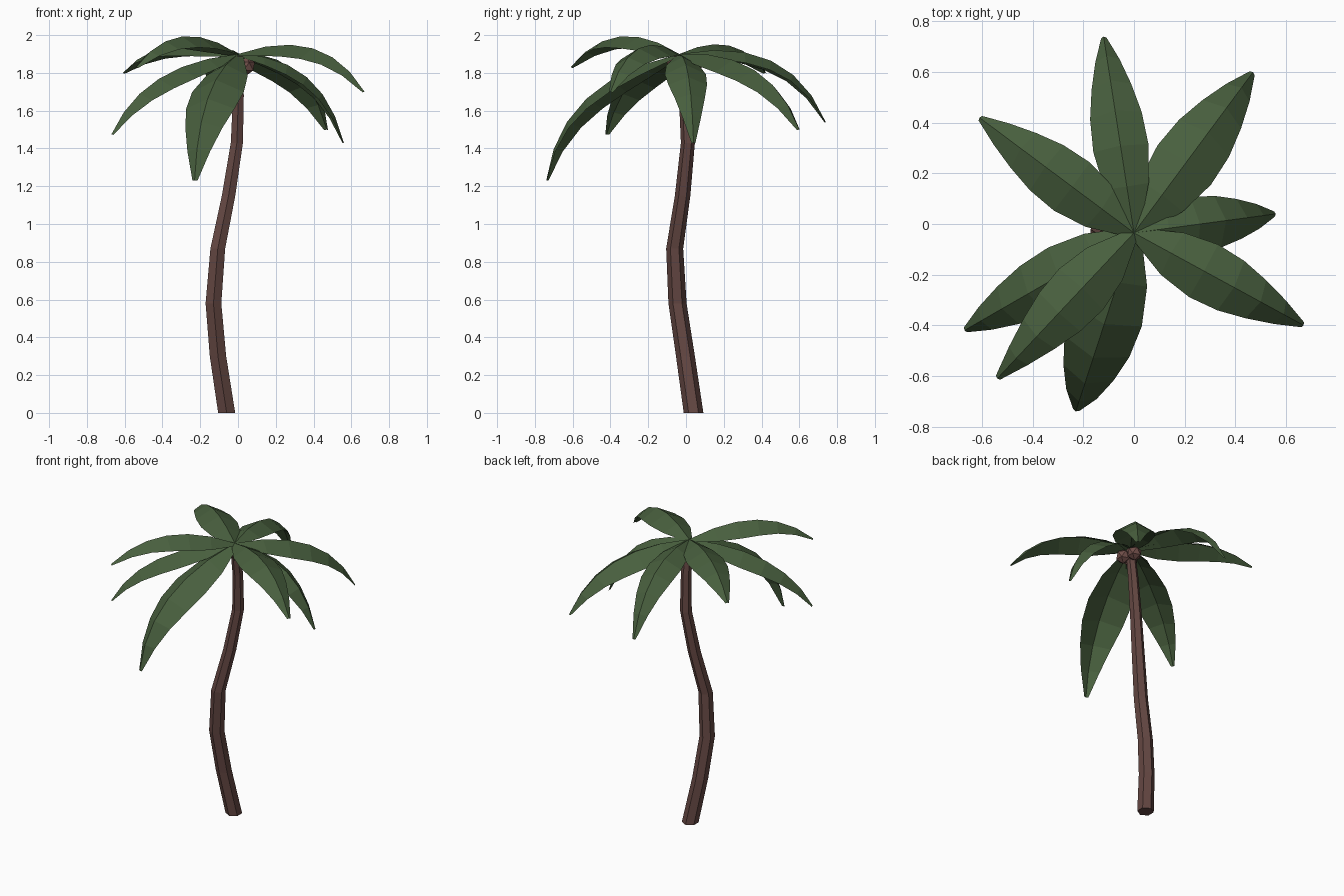
import bpy, bmesh, math
from mathutils import Vector

if "Cube" in bpy.data.objects:
    bpy.data.objects.remove(bpy.data.objects["Cube"])


def material(name, rgb):
    m = bpy.data.materials.new(name)
    m.diffuse_color = (*rgb, 1)
    m.use_nodes = True
    m.node_tree.nodes["Principled BSDF"].inputs["Base Color"].default_value = m.diffuse_color
    return m


BARK = material("bark", (0.125, 0.062, 0.054))
LEAF = material("leaf", (0.065, 0.115, 0.048))
HUSK = material("husk", (0.16, 0.075, 0.065))


def finish(name, bm, mat, normals=True):
    if normals:
        bmesh.ops.recalc_face_normals(bm, faces=bm.faces[:])
    mesh = bpy.data.meshes.new(name)
    bm.to_mesh(mesh)
    bm.free()
    mesh.materials.append(mat)
    obj = bpy.data.objects.new(name, mesh)
    bpy.context.collection.objects.link(obj)
    return obj


def bridge(bm, rows, closed):
    n = len(rows[0])
    for a, b in zip(rows, rows[1:]):
        for i in range(n if closed else n - 1):
            j = (i + 1) % n
            bm.faces.new((a[i], a[j], b[j], b[i]))


# Trunk: bent hexagonal tube (x, y, z, radius)
PATH = [(-0.06, 0.04, 0, 0.052), (-0.106, -0.003, 0.3, 0.05),
        (-0.13, -0.045, 0.58, 0.048), (-0.107, -0.06, 0.87, 0.045),
        (-0.05, -0.018, 1.15, 0.041), (-0.006, 0.01, 1.43, 0.037),
        (0.002, -0.005, 1.68, 0.033), (0.0, -0.035, 1.89, 0.03)]
bm = bmesh.new()
rings = []
for x, y, z, r in PATH:
    angles = [math.radians(30 + 60 * k) for k in range(6)]
    rings.append([bm.verts.new((x + r * math.cos(a), y + r * math.sin(a), z)) for a in angles])
bridge(bm, rings, True)
bm.faces.new(rings[0])
bm.faces.new(rings[-1])
finish("trunk", bm, BARK)

# Fronds: arched leaves with a raised midrib
# (tip x, tip y, tip z, control distance along plan, control height, width scale)
CROWN = Vector((0, -0.035, 1.9))
FRONDS = [(-0.12, 0.74, 1.54, 0.75, 2.01, 0.88), (0.47, 0.60, 1.50, 0.75, 1.93, 1.05),
          (0.56, 0.04, 1.43, 0.80, 1.89, 0.88), (0.67, -0.40, 1.70, 0.68, 2.06, 0.95),
          (-0.23, -0.74, 1.23, 0.90, 1.76, 1.15), (-0.54, -0.61, 1.83, 0.60, 2.12, 0.95),
          (-0.67, -0.42, 1.475, 0.75, 1.85, 0.95), (-0.61, 0.42, 1.80, 0.65, 2.04, 0.95)]
HALF_WIDTHS = [0.025, 0.1, 0.125, 0.117, 0.09, 0.055, 0.012]


def frond(name, tx, ty, tz, reach, height, scale):
    tip = Vector((tx, ty, tz))
    mid = CROWN.lerp(tip, reach)
    mid.z = height
    plan = Vector((tx - CROWN.x, ty - CROWN.y, 0)).normalized()
    side = Vector((-plan.y, plan.x, 0))
    bm = bmesh.new()
    rows = []
    for i, w in enumerate(HALF_WIDTHS):
        w *= scale
        t = i / (len(HALF_WIDTHS) - 1)
        p = CROWN.lerp(mid, t).lerp(mid.lerp(tip, t), t)
        down = side.cross(mid.lerp(tip, t) - CROWN.lerp(mid, t)).normalized()
        if down.z > 0:
            down.negate()
        rows.append([bm.verts.new(p + side * w + down * w * 0.52),
                     bm.verts.new(p),
                     bm.verts.new(p - side * w + down * w * 0.52)])
    bridge(bm, rows, False)
    for f in bm.faces:
        f.normal_update()
        if f.normal.z < 0:
            f.normal_flip()
    finish(name, bm, LEAF, False)


for k, f in enumerate(FRONDS):
    frond(f"frond_{k + 1}", *f)

# Nuts clustered under the crown
for k, c in enumerate([(0.03, 0.04, 1.825), (0.045, -0.05, 1.835), (-0.025, -0.06, 1.84)]):
    bm = bmesh.new()
    bmesh.ops.create_icosphere(bm, subdivisions=1, radius=0.049)
    bmesh.ops.translate(bm, verts=bm.verts[:], vec=c)
    finish(f"nut_{k + 1}", bm, HUSK)
